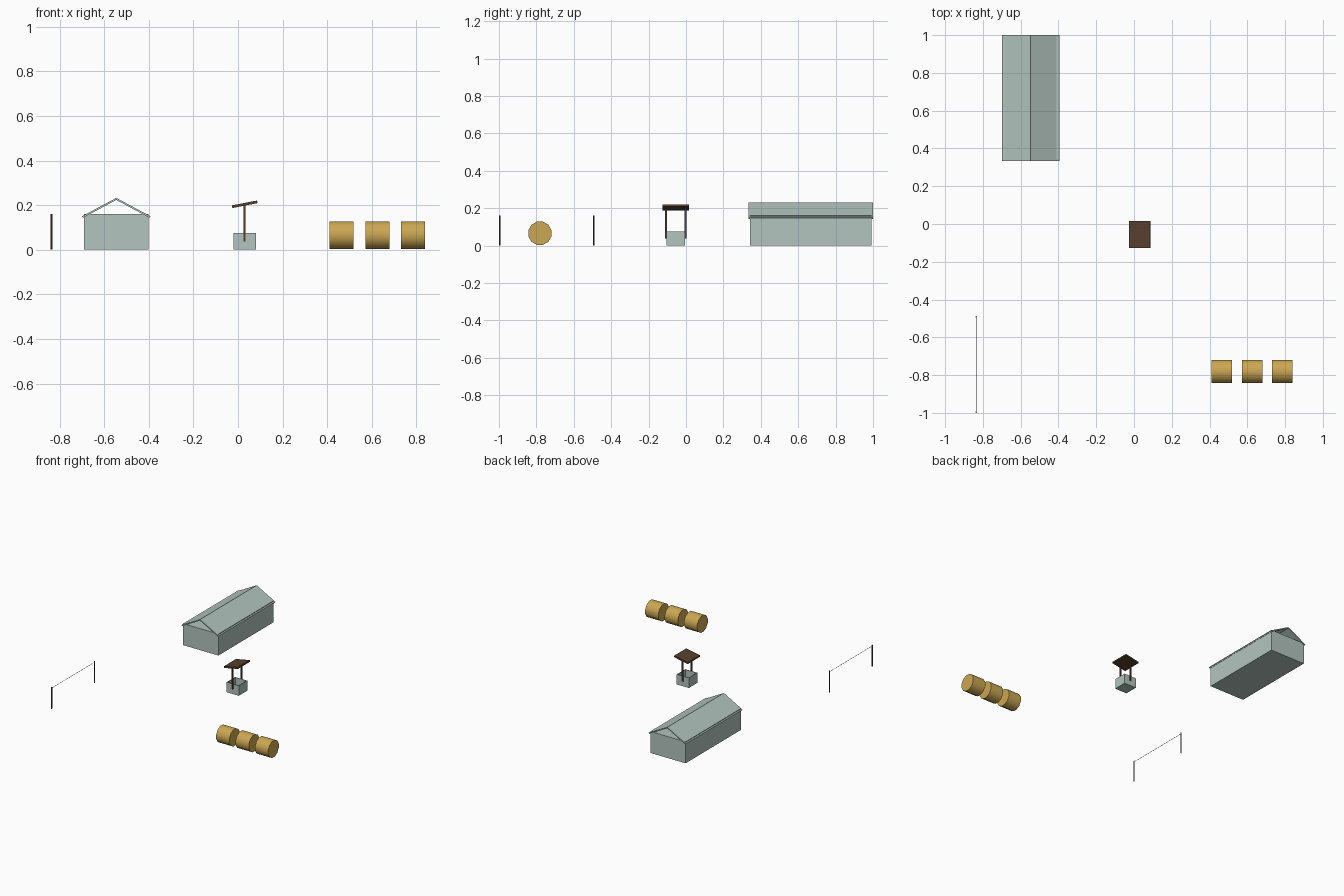
import bpy
import math
from mathutils import Vector

default = bpy.data.objects.get("Cube")
if default:
    bpy.data.objects.remove(default, do_unlink=True)


def material(name, rgb):
    mat = bpy.data.materials.new(name)
    mat.use_nodes = True
    colour = (*rgb, 1)
    mat.diffuse_color = colour
    bsdf = next(n for n in mat.node_tree.nodes if n.type == "BSDF_PRINCIPLED")
    bsdf.inputs["Base Color"].default_value = colour
    bsdf.inputs["Roughness"].default_value = 0.9
    return mat


PALE = material("pale grey green", (0.45, 0.56, 0.52))
STRAW = material("straw gold", (0.6, 0.385, 0.085))
WOOD = material("dark wood", (0.095, 0.05, 0.027))
WIRE = material("wire grey", (0.1, 0.1, 0.1))


def finish(obj, name, mat):
    obj.name = name
    obj.data.materials.append(mat)
    return obj


def box(name, centre, size, mat, tilt=0):
    """Box with a given centre and size, tilted about the y axis."""
    bpy.ops.mesh.primitive_cube_add(size=1, location=centre, rotation=(0, tilt, 0))
    obj = bpy.context.object
    obj.scale = size
    return finish(obj, name, mat)


def rod(name, start, end, radius, sides, mat, spin=0):
    """Cylinder between two points."""
    a, b = Vector(start), Vector(end)
    bpy.ops.mesh.primitive_cylinder_add(vertices=sides, radius=radius,
                                        depth=(b - a).length, location=(a + b) / 2)
    obj = bpy.context.object
    turn = (b - a).to_track_quat("Z", "Y").to_matrix()
    obj.rotation_euler = turn.to_euler()
    for v in obj.data.vertices:
        x, y = v.co.x, v.co.y
        v.co.x = x * math.cos(spin) - y * math.sin(spin)
        v.co.y = x * math.sin(spin) + y * math.cos(spin)
    return finish(obj, name, mat)


# Long house: solid body under two thin roof panels, gables left open
HX, HY = -0.546, 0.667
box("house_body", (HX, HY, 0.08), (0.29, 0.65, 0.16), PALE)
run, eave, ridge = 0.151, 0.147, 0.228
slope = math.atan2(ridge - eave, run)
for side, label in ((-1, "right"), (1, "left")):
    box("house_roof_" + label, (HX + side * run / 2, HY, (eave + ridge) / 2),
        (math.hypot(run, ridge - eave), 0.666, 0.008), PALE, side * slope)

# Well: open box with a floor
WX, WY, W, H, T = 0.03, -0.055, 0.1, 0.075, 0.005
box("well_floor", (WX, WY, T / 2), (W, W, T), PALE)
for side, label in ((-1, "a"), (1, "b")):
    shift = side * (W - T) / 2
    box("well_side_wall_" + label, (WX + shift, WY, H / 2), (T, W, H), PALE)
    box("well_end_wall_" + label, (WX, WY + shift, H / 2), (W, T, H), PALE)
    # Posts straddle the end walls and carry the tilted roof
    box("well_post_" + label, (WX, WY + side * 0.052, 0.12), (0.009, 0.009, 0.164), WOOD)
box("well_roof", (WX, WY, 0.204), (0.115, 0.142, 0.012), WOOD, -math.radians(11))

# Washing line: two posts and a thin wire
LX = -0.836
for y, label in ((-0.996, "front"), (-0.492, "back")):
    rod("line_post_" + label, (LX, y, 0), (LX, y, 0.16), 0.004, 8, WOOD)
rod("line_wire", (LX, -0.996, 0.153), (LX, -0.492, 0.153), 0.0012, 6, WIRE)

# Round straw bales lying in a row
for i in range(3):
    x = 0.465 + i * 0.16
    rod("bale_%d" % (i + 1), (x - 0.054, -0.781, 0.066), (x + 0.054, -0.781, 0.066),
        0.064, 12, STRAW, math.radians(15))
    bpy.ops.object.shade_smooth_by_angle(angle=math.radians(40))
